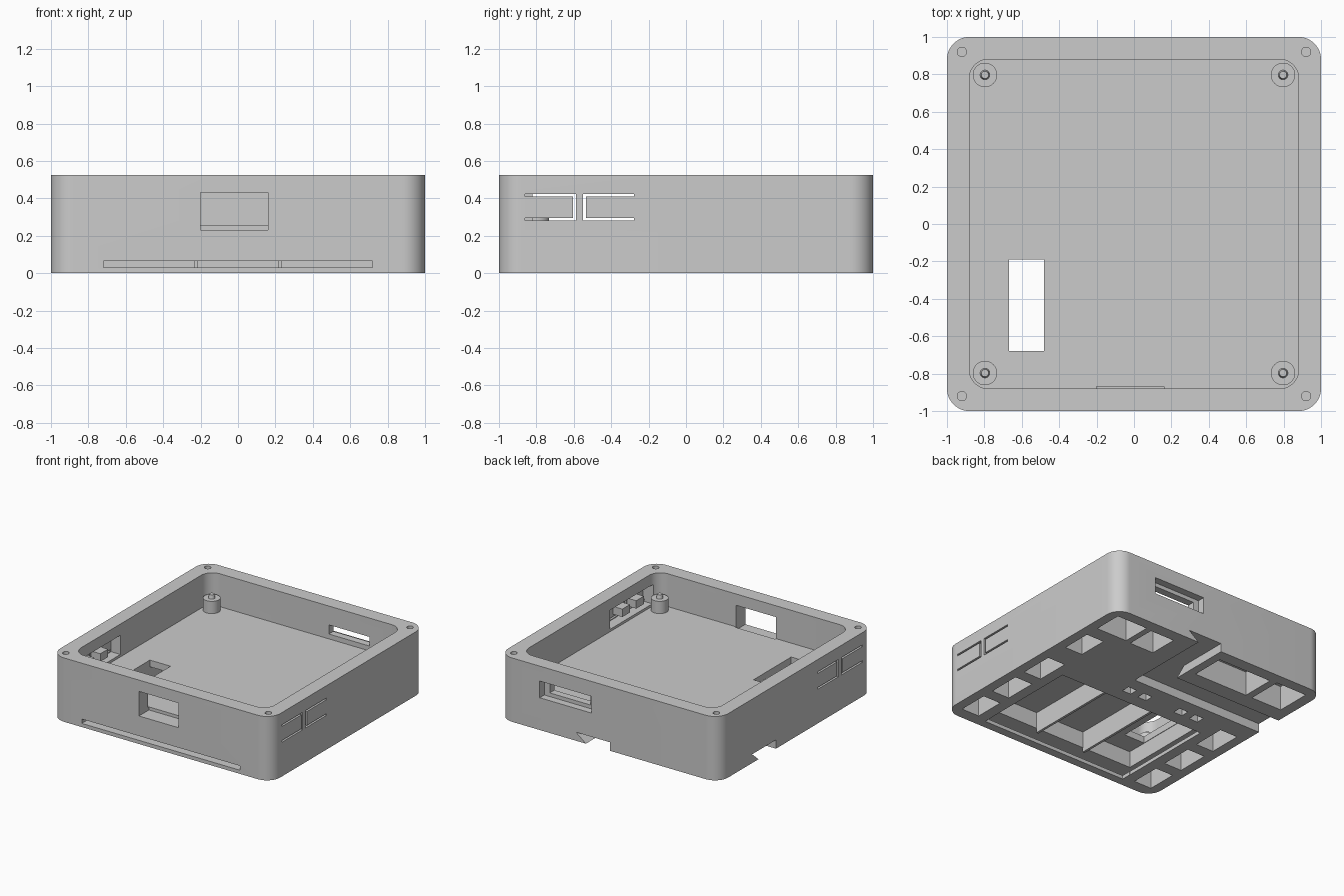
import bpy, bmesh, math

if "Cube" in bpy.data.objects:
    bpy.data.objects.remove(bpy.data.objects["Cube"], do_unlink=True)

grey = bpy.data.materials.new("plain_grey")
grey.use_nodes = True
grey.diffuse_color = (0.6, 0.6, 0.6, 1)
grey.node_tree.nodes["Principled BSDF"].inputs["Base Color"].default_value = (0.6, 0.6, 0.6, 1)


def prism(name, points, low, high, axis="z"):
    """Extrude a 2D outline along an axis."""
    place = {"x": lambda a, b, t: (t, a, b),
             "y": lambda a, b, t: (a, t, b),
             "z": lambda a, b, t: (a, b, t)}[axis]
    bm = bmesh.new()
    bottom = [bm.verts.new(place(a, b, low)) for a, b in points]
    top = [bm.verts.new(place(a, b, high)) for a, b in points]
    bm.faces.new(bottom)
    bm.faces.new(top)
    n = len(points)
    for i in range(n):
        j = (i + 1) % n
        bm.faces.new((bottom[i], bottom[j], top[j], top[i]))
    bmesh.ops.recalc_face_normals(bm, faces=bm.faces)
    mesh = bpy.data.meshes.new(name)
    bm.to_mesh(mesh)
    bm.free()
    mesh.materials.append(grey)
    obj = bpy.data.objects.new(name, mesh)
    bpy.context.scene.collection.objects.link(obj)
    return obj


def box(name, x, y, z):
    x, y = sorted(x), sorted(y)
    return prism(name, [(x[0], y[0]), (x[1], y[0]), (x[1], y[1]), (x[0], y[1])], *z)


def rounded_square(half, radius, steps=12):
    points = []
    for corner, (sx, sy) in enumerate([(1, 1), (-1, 1), (-1, -1), (1, -1)]):
        for i in range(steps + 1):
            a = math.pi / 2 * (corner + i / steps)
            points.append((sx * (half - radius) + radius * math.cos(a),
                           sy * (half - radius) + radius * math.sin(a)))
    return points


def circle(x, y, r, n=32):
    return [(x + r * math.cos(2 * math.pi * i / n), y + r * math.sin(2 * math.pi * i / n))
            for i in range(n)]


def smooth(obj):
    bpy.ops.object.select_all(action="DESELECT")
    obj.select_set(True)
    bpy.context.view_layer.objects.active = obj
    bpy.ops.object.shade_smooth_by_angle(angle=math.radians(30))


HEIGHT, FLOOR, CEILING = 0.525, 0.255, 0.2
shell = prism("case_shell", rounded_square(1, 0.12), 0, HEIGHT)
cutters = []


def cut(*args):
    cutters.append(box("cutter", *args))


# Upper cavity and corner screw holes
cutters.append(prism("cutter", rounded_square(0.88, 0.1), FLOOR, 0.6))
for sx in (-1, 1):
    for sy in (-1, 1):
        cutters.append(prism("cutter", circle(sx * 0.92, sy * 0.92, 0.025), 0.3, 0.6))

# Front window, recessed back window, cable opening in the floor
cut((-0.2, 0.16), (-1.1, -0.87), (0.23, 0.432))
cut((0.16, 0.63), (0.94, 1.1), (0.265, 0.402))
cut((0.21, 0.58), (0.8, 1.1), (0.295, 0.37))
cut((-0.668, -0.48), (-0.68, -0.19), (0.1, 0.3))

# Side button tabs: inner pocket and U-shaped slits on both side walls
for s in (-1, 1):
    cut((s * 0.87, s * 0.965), (-0.82, -0.27), (0.275, 0.432))
    for start, end, stem in ((-0.86, -0.588, -0.603), (-0.55, -0.278, -0.55)):
        for z in (0.281, 0.41):
            cut((s * 0.95, s * 1.05), (start, end), (z, z + 0.014))
        cut((s * 0.95, s * 1.05), (stem, stem + 0.015), (0.283, 0.422))

# Battery bay underneath, with a sliding cover groove open to the front
cut((-0.67, 0.67), (-0.93, -0.03), (-0.05, 0.05))
cut((-0.672, 0.672), (-0.85, -0.032), (-0.04, CEILING))
cut((-0.72, 0.72), (-1.05, -0.01), (0.03, 0.066))

# Undercut mounting channels to the back and one side
cutters.append(prism("cutter", [(-0.01, -0.02), (0.184, -0.02), (0.3, 0.07), (-0.01, 0.07)],
                     0.262, 1.05, "y"))
cutters.append(prism("cutter", [(0.26, -0.02), (0.464, -0.02), (0.57, 0.072), (0.26, 0.072)],
                     -1.05, 0.2, "x"))

# Lightening pockets underneath
for x, y in [((0.64, 0.92), (0.67, 0.91)), ((0.37, 0.59), (0.66, 0.9)),
             ((-0.57, -0.08), (0.62, 0.9)), ((-0.91, -0.63), (0.62, 0.91)),
             ((0.76, 0.92), (0.3, 0.55))]:
    cut(x, y, (-0.05, CEILING))
for s in (-1, 1):
    for y in ((-0.9, -0.65), (-0.55, -0.28), (-0.18, 0.1)):
        cut((s * 0.76, s * 0.92), y, (-0.05, CEILING))
for x in (-0.55, -0.4, -0.05, 0.1):
    cut((x, x + 0.08), (0.08, 0.15), (-0.05, 0.12))

# Carry out all the cuts, then drop the cutters
for c in cutters:
    c.hide_render = True
    mod = shell.modifiers.new("cut", "BOOLEAN")
    mod.operation = "DIFFERENCE"
    mod.solver = "EXACT"
    mod.object = c
bpy.context.view_layer.update()
result = bpy.data.meshes.new_from_object(
    shell.evaluated_get(bpy.context.evaluated_depsgraph_get()))
shell.modifiers.clear()
shell.data = result
result.materials.clear()
result.materials.append(grey)
for c in cutters:
    bpy.data.objects.remove(c, do_unlink=True)
smooth(shell)

# Bay ribs and button blocks
for s, side in ((-1, "right"), (1, "left")):
    box("bay_rib_" + side, (s * 0.215, s * 0.235), (-0.855, -0.025), (0.03, CEILING + 0.01))
    for name, y in (("front", (-0.71, -0.61)), ("back", (-0.53, -0.43))):
        box(f"button_{name}_{side}", (s * 0.88, s * 0.97), y, (0.315, 0.38))

# Board standoffs with locating pins
for sx, side in ((-1, "right"), (1, "left")):
    for sy, end in ((-1, "front"), (1, "back")):
        x, y = sx * 0.797, sy * 0.797
        smooth(prism(f"standoff_{end}_{side}", circle(x, y, 0.065), FLOOR - 0.01, 0.356))
        pin = prism(f"pin_{end}_{side}", circle(x, y, 0.027), 0.35, 0.388)
        for v in pin.data.vertices:
            if v.co.z > 0.38:
                v.co.x += (x - v.co.x) * 0.28
                v.co.y += (y - v.co.y) * 0.28
        smooth(pin)
